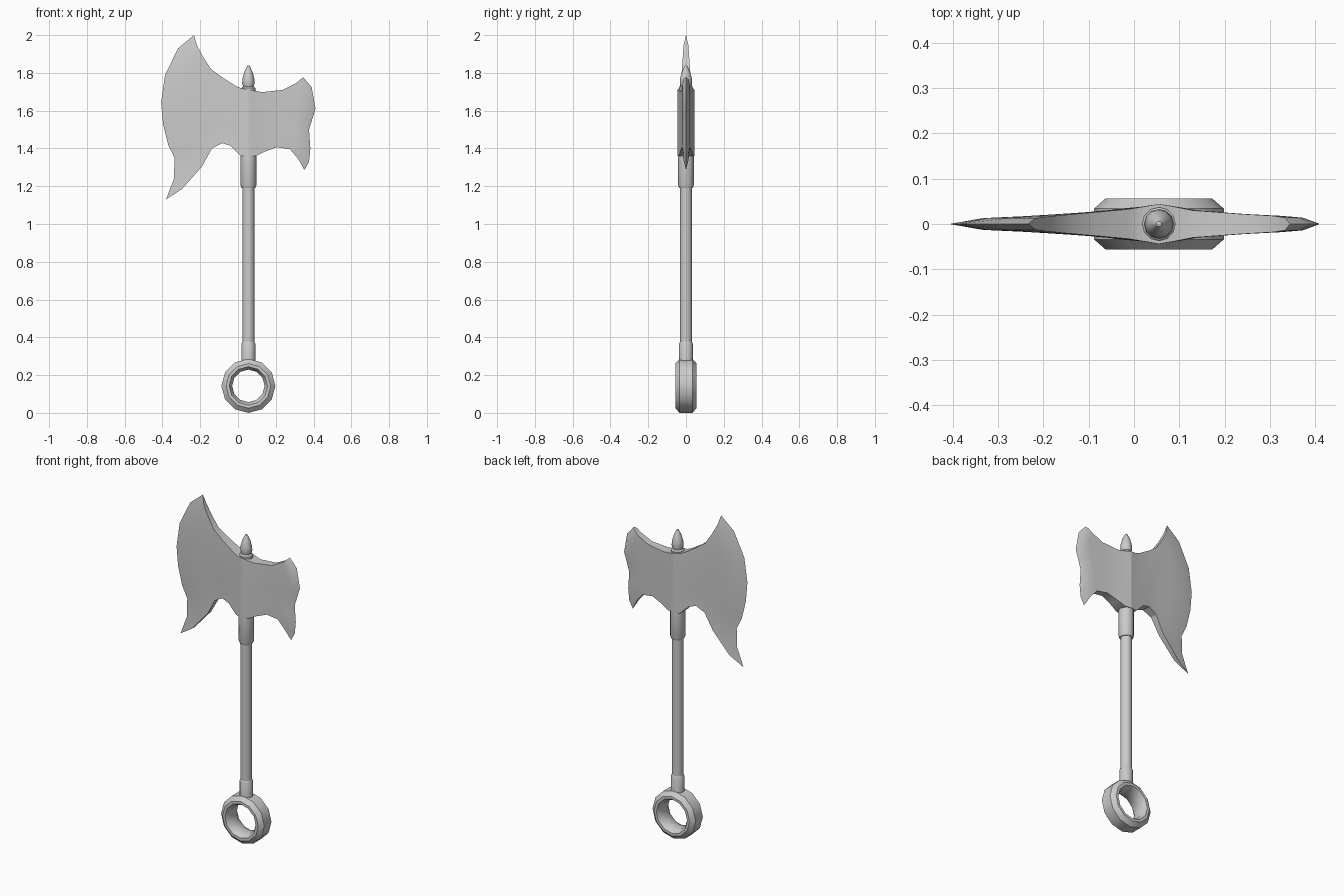
import bpy, bmesh, math

if "Cube" in bpy.data.objects:
    bpy.data.objects.remove(bpy.data.objects["Cube"])

AX = 0.055  # x of the handle axis


def finish(name, bm, angle=35):
    bmesh.ops.remove_doubles(bm, verts=bm.verts, dist=0.0005)
    bmesh.ops.recalc_face_normals(bm, faces=bm.faces)
    me = bpy.data.meshes.new(name)
    bm.to_mesh(me)
    bm.free()
    ob = bpy.data.objects.new(name, me)
    bpy.context.collection.objects.link(ob)
    bpy.ops.object.select_all(action='DESELECT')
    ob.select_set(True)
    bpy.context.view_layer.objects.active = ob
    bpy.ops.object.shade_smooth_by_angle(angle=math.radians(angle))
    return ob


def lathe(name, profile, sides=12):
    """Turn (radius, z) points round the handle axis, with capped ends."""
    bm = bmesh.new()
    rings = []
    for r, z in profile:
        rings.append([bm.verts.new((AX + r * math.cos(math.tau * k / sides),
                                    r * math.sin(math.tau * k / sides), z))
                      for k in range(sides)])
    for a, b in zip(rings, rings[1:]):
        for k in range(sides):
            j = (k + 1) % sides
            bm.faces.new((a[k], a[j], b[j], b[k]))
    bm.faces.new(rings[0])
    bm.faces.new(rings[-1])
    return finish(name, bm)


def blade(name, top, bottom, edge, thick):
    """Columns run from the top contour to the bottom one, bending
    towards the cutting edge; thickness tapers to zero at the edge."""
    bm = bmesh.new()
    n = len(top)
    (tx, tz), (bx, bz) = top[-1], bottom[-1]
    rows = [(0, 0)]
    for x, z in edge:
        u = (tz - z) / (tz - bz)
        rows.append((u, x - (tx + (bx - tx) * u)))
    rows.append((1, 0))
    grids = []
    for side in (-1, 1):
        grid = []
        for i in range(n):
            (x0, z0), (x1, z1) = top[i], bottom[i]
            w = (i / (n - 1)) ** 2
            grid.append([bm.verts.new((x0 + (x1 - x0) * u + w * bulge,
                                       side * thick[i],
                                       z0 + (z1 - z0) * u))
                         for u, bulge in rows])
        for a, b in zip(grid, grid[1:]):
            for k in range(len(rows) - 1):
                bm.faces.new((a[k], a[k + 1], b[k + 1], b[k]))
        grids.append(grid)
    # upper and lower rims
    f, g = grids
    for i in range(n - 1):
        for k in (0, -1):
            bm.faces.new((f[i][k], f[i + 1][k], g[i + 1][k], g[i][k]))
    return finish(name, bm, 30)


# Handle parts
lathe("shaft", [(0.032, 0.34), (0.032, 1.22)])
lathe("lower_collar", [(0.037, 0.25), (0.037, 0.365), (0.032, 0.375)])
lathe("head_socket", [(0.036, 1.19), (0.042, 1.205), (0.042, 1.37),
                      (0.040, 1.40), (0.040, 1.705)])

# Finial spike on a small neck
lathe("top_spike", [(0.037, 1.69), (0.037, 1.72), (0.028, 1.728), (0.033, 1.745),
                    (0.031, 1.77), (0.022, 1.805), (0.006, 1.838), (0.001, 1.84)])

# Pommel ring, faceted with chamfered sides
bm = bmesh.new()
N, CZ = 12, 0.143
section = [(0.143, -0.034), (0.143, 0.034), (0.118, 0.056), (0.102, 0.056),
           (0.086, 0.03), (0.086, -0.03), (0.102, -0.056), (0.118, -0.056)]
loops = [[bm.verts.new((AX + r * math.cos(math.tau * k / N), y,
                        CZ + r * math.sin(math.tau * k / N)))
          for r, y in section] for k in range(N)]
for k in range(N):
    a, b = loops[k], loops[(k + 1) % N]
    for j in range(len(section)):
        m = (j + 1) % len(section)
        bm.faces.new((a[j], a[m], b[m], b[j]))
finish("pommel_ring", bm)

# Large blade
blade("large_blade",
      [(AX, 1.713), (0.02, 1.717), (-0.01, 1.73), (-0.085, 1.777),
       (-0.143, 1.82), (-0.185, 1.885), (-0.217, 1.945), (-0.233, 2.0)],
      [(AX, 1.36), (0.015, 1.36), (-0.04, 1.415), (-0.085, 1.428),
       (-0.138, 1.40), (-0.19, 1.305), (-0.296, 1.185), (-0.381, 1.13)],
      [(-0.317, 1.93), (-0.386, 1.79), (-0.407, 1.645), (-0.397, 1.53),
       (-0.37, 1.42), (-0.336, 1.35), (-0.339, 1.24)],
      [0.044, 0.038, 0.033, 0.026, 0.021, 0.017, 0.013, 0])

# Small blade
blade("small_blade",
      [(AX, 1.713), (0.09, 1.705), (0.13, 1.698), (0.238, 1.71),
       (0.307, 1.745), (0.333, 1.767), (0.344, 1.778)],
      [(AX, 1.36), (0.095, 1.36), (0.14, 1.382), (0.206, 1.407),
       (0.275, 1.396), (0.32, 1.343), (0.352, 1.285)],
      [(0.39, 1.725), (0.41, 1.61), (0.39, 1.545), (0.376, 1.50),
       (0.383, 1.40), (0.376, 1.33)],
      [0.044, 0.038, 0.030, 0.022, 0.018, 0.014, 0])
